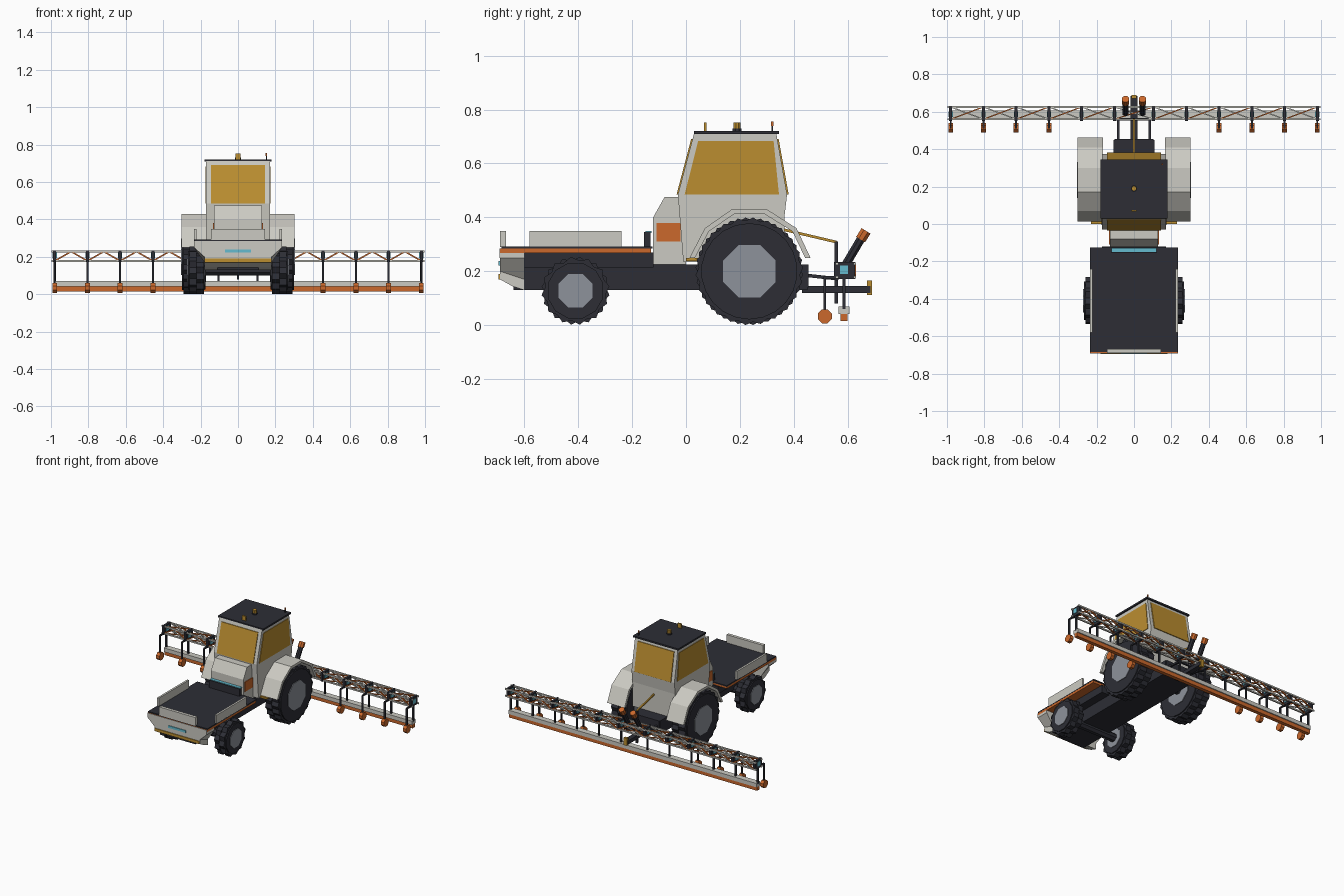
import bpy, bmesh, math
from mathutils import Vector


def material(name, rgb):
    m = bpy.data.materials.new(name)
    m.diffuse_color = (*rgb, 1)
    return m


GREY = material("pale grey paint", (0.60, 0.59, 0.54))
DARK = material("charcoal", (0.026, 0.027, 0.036))
AMBER = material("amber glass", (0.50, 0.27, 0.03))
ORANGE = material("orange paint", (0.60, 0.14, 0.025))
STEEL = material("wheel steel", (0.27, 0.29, 0.33))
CYAN = material("cyan light", (0.13, 0.50, 0.62))


def mesh(name, verts, faces, mat):
    bm = bmesh.new()
    vs = [bm.verts.new(v) for v in verts]
    for f in faces:
        bm.faces.new([vs[i] for i in f])
    bmesh.ops.recalc_face_normals(bm, faces=bm.faces[:])
    me = bpy.data.meshes.new(name)
    bm.to_mesh(me)
    bm.free()
    me.materials.append(mat)
    ob = bpy.data.objects.new(name, me)
    bpy.context.collection.objects.link(ob)
    return ob


def loft(name, a, b, mat):
    """Closed solid between two rings with equal point counts."""
    n = len(a)
    faces = [(i, (i + 1) % n, n + (i + 1) % n, n + i) for i in range(n)]
    faces += [tuple(range(n)), tuple(range(n, 2 * n))]
    return mesh(name, list(a) + list(b), faces, mat)


def prism(name, yz, x0, x1, mat):
    return loft(name, [(x0, y, z) for y, z in yz], [(x1, y, z) for y, z in yz], mat)


def box(name, x0, x1, y0, y1, z0, z1, mat):
    return prism(name, [(y0, z0), (y1, z0), (y1, z1), (y0, z1)], x0, x1, mat)


def rod(name, p, q, r, mat, n=4):
    p, q = Vector(p), Vector(q)
    rot = (q - p).to_track_quat('Z', 'Y')
    ring = [rot @ Vector((r * math.cos(t), r * math.sin(t), 0))
            for t in [(i + 0.5) * math.tau / n for i in range(n)]]
    return loft(name, [p + v for v in ring], [q + v for v in ring], mat)


def circle(y, z, n, *radii):
    return [(y + radii[i % len(radii)] * math.cos((i + 0.5) * math.tau / n),
             z + radii[i % len(radii)] * math.sin((i + 0.5) * math.tau / n)) for i in range(n)]


SIDES = ((-1, "left"), (1, "right"))

# Chassis, load deck and nose
box("chassis", -0.11, 0.11, -0.64, 0.45, 0.13, 0.225, DARK)
box("deck_frame", -0.17, 0.17, -0.60, -0.12, 0.215, 0.27, DARK)
box("deck_rim", -0.235, 0.235, -0.69, -0.13, 0.268, 0.284, ORANGE)
box("deck_floor", -0.236, 0.236, -0.685, -0.125, 0.284, 0.292, DARK)
nose = [(-0.69, 0.268), (-0.60, 0.268), (-0.60, 0.13), (-0.645, 0.145), (-0.69, 0.17)]
prism("nose", nose, -0.18, 0.18, GREY)
for s, side in SIDES:
    loft(side + "_nose_wing", [(s * 0.18, -0.69, 0.20), (s * 0.18, -0.60, 0.17),
                               (s * 0.18, -0.60, 0.268), (s * 0.18, -0.69, 0.268)],
         [(s * 0.235, -0.69, 0.25), (s * 0.235, -0.60, 0.25),
          (s * 0.235, -0.60, 0.268), (s * 0.235, -0.69, 0.268)], GREY)
    box(side + "_deck_board", s * 0.222, s * 0.236, -0.58, -0.24, 0.29, 0.35, GREY)
box("nose_front_cap", -0.235, 0.235, -0.692, -0.685, 0.25, 0.284, GREY)
box("nose_light", -0.07, 0.07, -0.695, -0.685, 0.222, 0.238, CYAN)
box("nose_lower_lamp", -0.178, 0.178, -0.695, -0.685, 0.17, 0.19, AMBER)
box("front_board", -0.145, 0.145, -0.69, -0.668, 0.29, 0.35, GREY)
box("bulkhead", -0.12, 0.12, -0.156, -0.132, 0.29, 0.345, DARK)
box("bulkhead_light", -0.12, 0.12, -0.15, -0.128, 0.343, 0.349, CYAN)

# Hood in front of the cab
hood = [(-0.122, 0.225), (-0.122, 0.40), (-0.08, 0.475), (0.0, 0.475), (0.0, 0.225)]
prism("hood", hood, -0.128, 0.128, GREY)
for s, side in SIDES:
    box(side + "_hood_panel", s * 0.126, s * 0.133, -0.11, -0.02, 0.31, 0.38, ORANGE)

# Cab with glazing
cab = [(-0.01, 0.235), (-0.03, 0.485), (0.03, 0.712), (0.335, 0.712),
       (0.375, 0.485), (0.365, 0.40), (0.365, 0.225)]
prism("cab", cab, -0.17, 0.17, GREY)
prism("windscreen", [(-0.029, 0.485), (-0.035, 0.485), (0.019, 0.69), (0.026, 0.69)],
      -0.145, 0.145, AMBER)
prism("rear_window", [(0.373, 0.485), (0.381, 0.485), (0.344, 0.69), (0.336, 0.69)],
      -0.145, 0.145, AMBER)
window = [(-0.005, 0.485), (0.045, 0.683), (0.325, 0.683), (0.345, 0.485)]
for s, side in SIDES:
    prism(side + "_window", window, s * 0.168, s * 0.174, AMBER)
box("roof", -0.18, 0.18, 0.03, 0.345, 0.709, 0.721, DARK)
rod("beacon_base", (0, 0.19, 0.72), (0, 0.19, 0.73), 0.018, DARK, 8)
rod("beacon", (0, 0.19, 0.73), (0, 0.19, 0.752), 0.014, AMBER, 8)
box("front_roof_lamp", -0.014, 0.014, 0.066, 0.076, 0.72, 0.752, AMBER)
rod("aerial", (0.152, 0.32, 0.72), (0.152, 0.32, 0.745), 0.004, DARK)
rod("aerial_tip", (0.152, 0.32, 0.74), (0.152, 0.32, 0.755), 0.006, ORANGE)

# Wheels, axles and rear fenders
arc = [(0.013, 0.25), (0.07, 0.36), (0.17, 0.43), (0.30, 0.43), (0.41, 0.36), (0.462, 0.25)]
inner = [(0.033, 0.25), (0.085, 0.348), (0.178, 0.412), (0.292, 0.412), (0.395, 0.348), (0.442, 0.25)]
# name, y, z, lug radii, lug points, inner x, outer x, hub radius
WHEELS = (("front", -0.41, 0.128, (0.127, 0.112), 24, 0.175, 0.268, 0.068),
          ("rear", 0.235, 0.20, (0.20, 0.188), 44, 0.18, 0.30, 0.105))
for name, y, z, radii, n, x0, x1, hub in WHEELS:
    rod(name + "_axle", (-x0, y, z), (x0, y, z), 0.03, DARK, 8)
    for s, side in SIDES:
        tag = f"{side}_{name}_"
        mid = (x0 + x1) / 2
        # two staggered lug bands and a narrower shoulder
        prism(tag + "tyre_outer", circle(y, z, n, *radii), s * mid, s * (x1 - 0.008), DARK)
        prism(tag + "tyre_inner", circle(y, z, n, *radii[::-1]), s * (x0 + 0.008), s * mid, DARK)
        prism(tag + "tyre_wall", circle(y, z, n // 2, radii[1] * 0.95), s * x0, s * x1, DARK)
        prism(tag + "hub", circle(y, z, 8, hub), s * (x0 - 0.004), s * (x1 + 0.004), STEEL)
for s, side in SIDES:
    outer_ring, inner_ring = arc, inner
    n = len(arc)
    verts = [(s * x, y, z) for x in (0.165, 0.303) for y, z in outer_ring + inner_ring[::-1]]
    m = 2 * n
    faces = [(i, (i + 1) % m, m + (i + 1) % m, m + i) for i in range(m)]
    for o in (0, m):
        faces += [(o + i, o + i + 1, o + m - 2 - i, o + m - 1 - i) for i in range(n - 1)]
    mesh(side + "_fender", verts, faces, GREY)
    box(side + "_fender_lamp", s * 0.175, s * 0.23, 0.0, 0.05, 0.238, 0.25, AMBER)

# Rear hitch
box("hitch_block", -0.105, 0.105, 0.36, 0.455, 0.14, 0.225, DARK)
box("drawbar", -0.018, 0.018, 0.43, 0.685, 0.12, 0.146, DARK)
box("drawbar_lamp", -0.013, 0.013, 0.672, 0.69, 0.112, 0.165, AMBER)
rod("top_link", (0, 0.36, 0.355), (0, 0.56, 0.308), 0.007, AMBER)
rod("mast", (0, 0.557, 0.08), (0, 0.557, 0.31), 0.009, DARK)
rod("hitch_crossbar", (-0.095, 0.56, 0.175), (0.095, 0.56, 0.175), 0.009, DARK)
for s, side in SIDES:
    rod(side + "_lower_link", (s * 0.085, 0.40, 0.19), (s * 0.085, 0.565, 0.172), 0.009, DARK)
    rod(side + "_cylinder", (s * 0.045, 0.59, 0.22), (s * 0.045, 0.652, 0.325), 0.017, DARK, 8)
    rod(side + "_cylinder_tip", (s * 0.045, 0.648, 0.318), (s * 0.045, 0.668, 0.350), 0.021, ORANGE, 8)

# Wide lattice boom
Y0, Y1, Z0, Z1 = 0.56, 0.626, 0.178, 0.228
nodes = [s * (0.105 + 0.175 * k) for s in (-1, 1) for k in range(6)]
nodes.sort()
for y in (Y0, Y1):
    for z in (Z0, Z1):
        box("boom_chord", -0.998, 0.998, y - 0.005, y + 0.005, z - 0.005, z + 0.005, GREY)
for a, b in zip(nodes, nodes[1:]):
    mid = (a + b) / 2
    for y in (Y0, Y1):
        rod("boom_web", (a, y, Z0), (mid, y, Z1), 0.0055, ORANGE)
        rod("boom_web", (mid, y, Z1), (b, y, Z0), 0.0055, ORANGE)
    for z in (Z0, Z1):
        rod("boom_brace", (a, Y0, z), (b, Y1, z), 0.0045, ORANGE)
        rod("boom_brace", (a, Y1, z), (b, Y0, z), 0.0045, GREY)

# Node plates, drop posts and side-mounted rollers
for x in nodes:
    box("boom_plate", x - 0.008, x + 0.008, 0.55, 0.628, 0.172, 0.235, DARK)
    box("plate_light", x - 0.011, x + 0.011, 0.572, 0.602, 0.19, 0.222, CYAN)
    rod("drop_post", (x, 0.587, 0.06), (x, 0.587, 0.18), 0.008, DARK)
    if abs(x) > 0.4:
        rod("roller_arm", (x, 0.515, 0.178), (x, 0.56, 0.178), 0.007, DARK)
        rod("roller_post", (x, 0.515, 0.04), (x, 0.515, 0.18), 0.007, DARK)
        prism("roller", circle(0.515, 0.033, 8, 0.028), x - 0.013, x + 0.013, ORANGE)

# Ground bar under the boom
box("ground_bar", -0.985, 0.985, 0.565, 0.607, 0.042, 0.07, GREY)
box("ground_blade", -0.985, 0.985, 0.574, 0.600, 0.015, 0.042, ORANGE)
